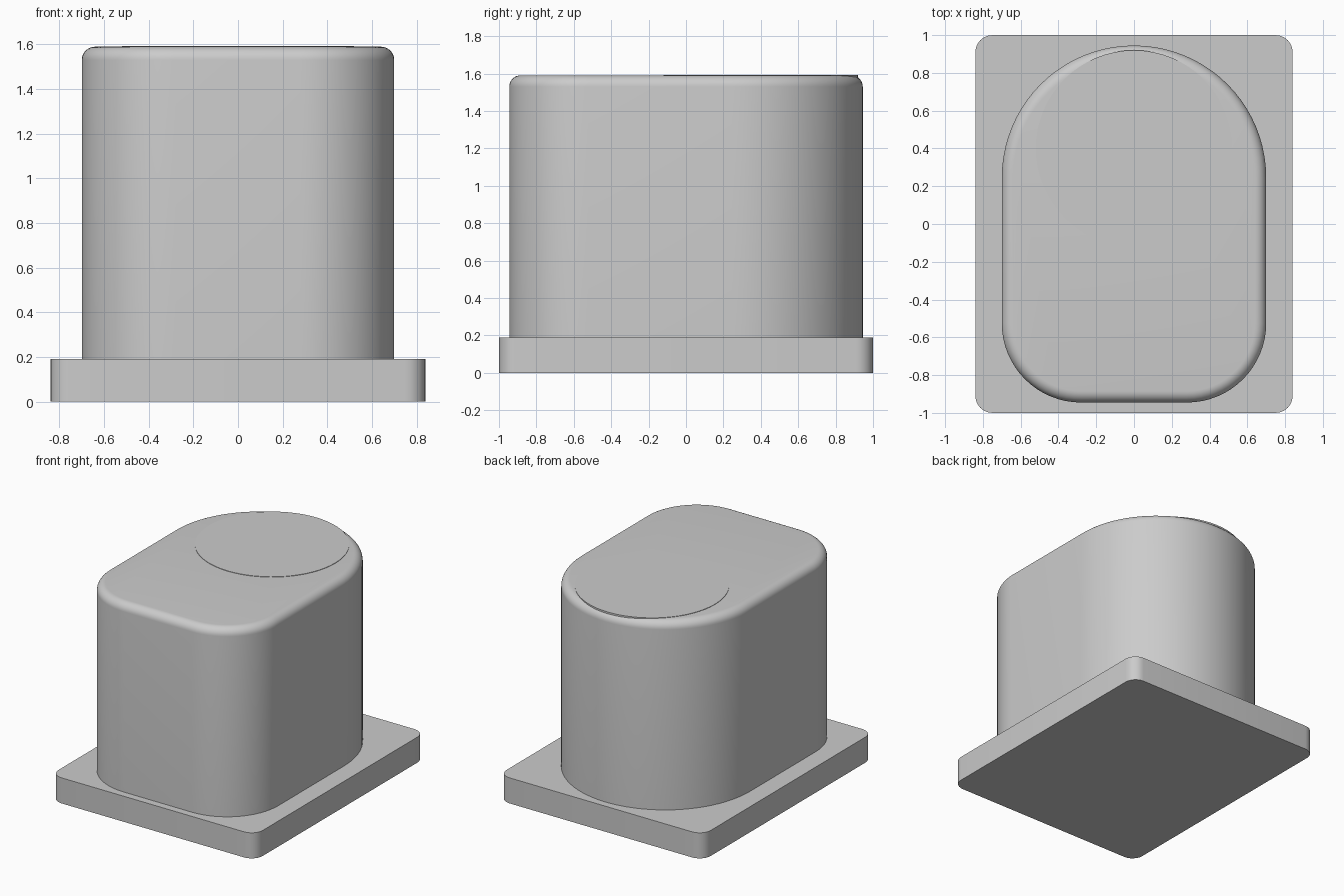
import bpy, bmesh
from math import sin, cos, pi, radians

cube = bpy.data.objects.get("Cube")
if cube:
    bpy.data.objects.remove(cube, do_unlink=True)

grey = bpy.data.materials.new("plain grey")
grey.use_nodes = True
colour = (0.6, 0.6, 0.6, 1)
grey.diffuse_color = colour
grey.node_tree.nodes["Principled BSDF"].inputs["Base Color"].default_value = colour


def arc(cx, cy, r, start, end, steps):
    """Points along a circular arc, angles in degrees."""
    angles = [radians(start + (end - start) * i / steps) for i in range(steps + 1)]
    return [(cx + r * cos(a), cy + r * sin(a)) for a in angles]


def loft(name, outline, levels):
    """Stack outlines given as (inset, z) levels and cap both ends."""
    bm = bmesh.new()
    rings = [[bm.verts.new((x, y, z)) for x, y in outline(inset)] for inset, z in levels]
    for low, high in zip(rings, rings[1:]):
        n = len(low)
        for i in range(n):
            j = (i + 1) % n
            bm.faces.new((low[i], low[j], high[j], high[i]))
    bm.faces.new(rings[0][::-1])
    bm.faces.new(rings[-1])
    mesh = bpy.data.meshes.new(name)
    bm.to_mesh(mesh)
    bm.free()
    mesh.materials.append(grey)
    obj = bpy.data.objects.new(name, mesh)
    bpy.context.collection.objects.link(obj)
    bpy.ops.object.select_all(action='DESELECT')
    obj.select_set(True)
    bpy.context.view_layer.objects.active = obj
    bpy.ops.object.shade_smooth_by_angle(angle=radians(35))
    return obj


# Base plate with small rounded corners
def plate_outline(inset):
    w, d, r = 0.84, 1.0, 0.09
    return (arc(w - r, d - r, r, 0, 90, 6) + arc(r - w, d - r, r, 90, 180, 6)
            + arc(r - w, r - d, r, 180, 270, 6) + arc(w - r, r - d, r, 270, 360, 6))


# Body: half-round back, rounded front corners
def body_outline(inset):
    w, front, r = 0.70, -0.945, 0.42
    return (arc(0, 0.245, w - inset, 0, 180, 40)
            + arc(r - w, front + r, r - inset, 180, 270, 16)
            + arc(w - r, front + r, r - inset, 270, 360, 16))


# Thin round pad on the top
def pad_outline(inset):
    return arc(0, 0.40, 0.52, 0, 360, 64)[:-1]


fillet, top = 0.06, 1.59
rounding = [(fillet * (1 - cos(a)), top - fillet + fillet * sin(a))
            for a in (pi / 2 * i / 8 for i in range(9))]

loft("base_plate", plate_outline, [(0, 0), (0, 0.19)])
loft("body", body_outline, [(0, 0.19)] + rounding)
loft("top_pad", pad_outline, [(0, top - 0.01), (0, top + 0.003)])
